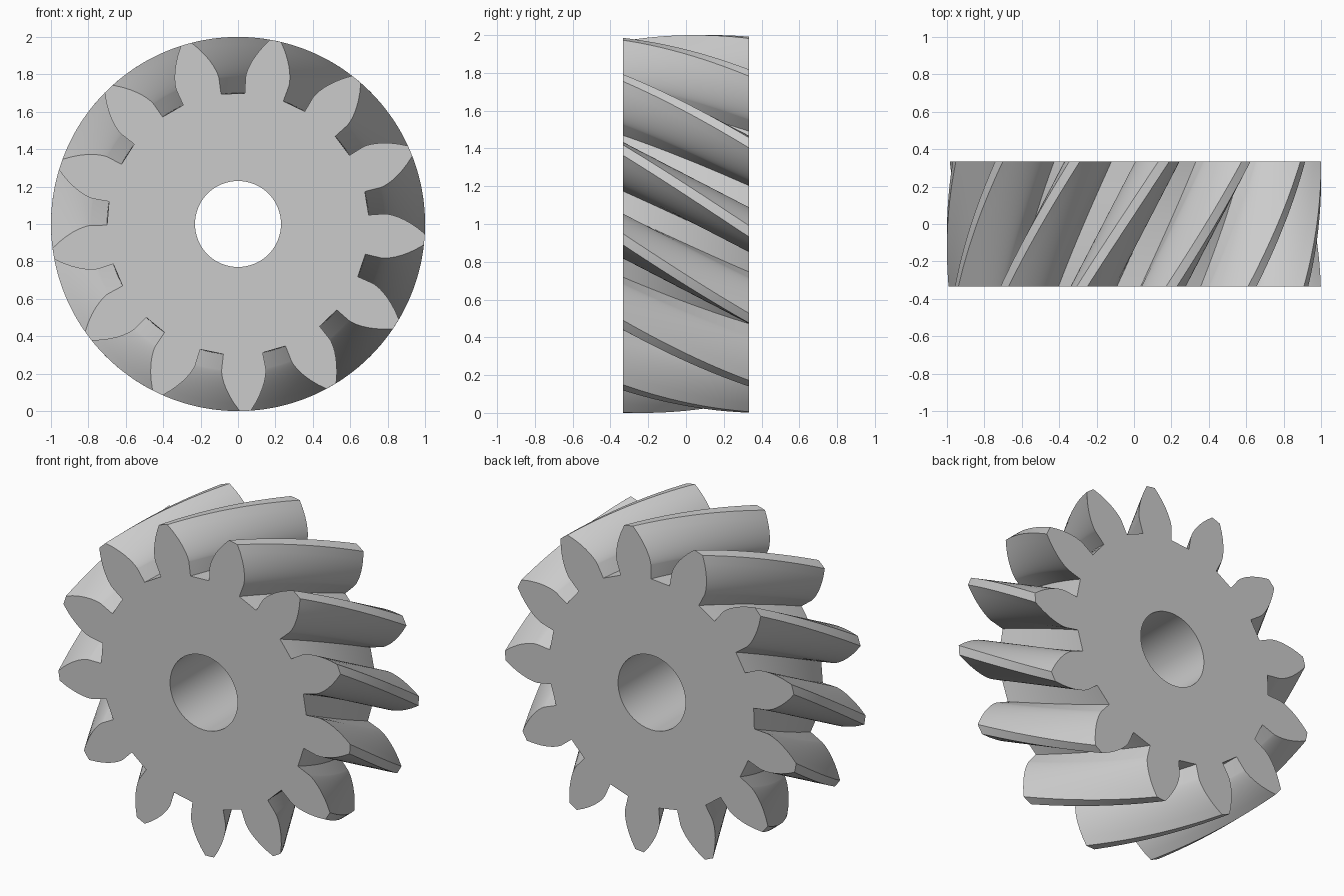
import bpy
import bmesh
from math import radians, pi, cos, sin, tan, acos, sqrt
from mathutils import Vector

cube = bpy.data.objects.get("Cube")
if cube:
    bpy.data.objects.remove(cube, do_unlink=True)

# Gear proportions
TEETH = 13
TIP_R, BASE_R, ROOT_R, BORE_R = 1.0, 0.785, 0.70, 0.23
HALF_WIDTH = 0.333
HALF_TOOTH = radians(8.64)
TWIST = radians(-25.2)
PHASE = radians(78.4)
LAYERS, FLANK_STEPS, BORE_STEPS = 20, 9, 64


def tooth_profile():
    """One tooth as (radius, angle) pairs, running with rising angle."""
    flank = [(ROOT_R, HALF_TOOTH)]
    for i in range(FLANK_STEPS + 1):
        # Even steps of involute roll, from the base circle to the tip
        roll = sqrt((TIP_R / BASE_R) ** 2 - 1) * i / FLANK_STEPS
        r = BASE_R * sqrt(1 + roll * roll)
        pressure = acos(BASE_R / r)
        flank.append((r, HALF_TOOTH - (tan(pressure) - pressure)))
    rising = [(r, -a) for r, a in flank]
    return rising + [(TIP_R, 0)] + flank[::-1]


def ring(bm, polar, y, turn):
    """Closed ring of vertices around the y axis."""
    return [bm.verts.new((r * cos(a + turn), y, 1 + r * sin(a + turn)))
            for r, a in polar]


def bridge(bm, a, b):
    n = len(a)
    return [bm.faces.new((a[i], a[(i + 1) % n], b[(i + 1) % n], b[i]))
            for i in range(n)]


def loop_edges(bm, loop):
    return [bm.edges.get((loop[i - 1], loop[i])) for i in range(len(loop))]


bm = bmesh.new()

# Helical toothed rim
outline = [(r, a + PHASE + k * 2 * pi / TEETH)
           for k in range(TEETH) for r, a in tooth_profile()]
layers = []
for j in range(LAYERS + 1):
    t = j / LAYERS
    layers.append(ring(bm, outline, HALF_WIDTH * (2 * t - 1), TWIST * t))
for lower, upper in zip(layers, layers[1:]):
    bridge(bm, lower, upper)

# Shaft bore
circle = [(BORE_R, 2 * pi * i / BORE_STEPS) for i in range(BORE_STEPS)]
bore = [ring(bm, circle, y, 0) for y in (-HALF_WIDTH, HALF_WIDTH)]
bridge(bm, bore[1], bore[0])

# Flat end faces between rim and bore
for rim, hole, side in ((layers[0], bore[0], -1), (layers[-1], bore[1], 1)):
    bmesh.ops.triangle_fill(bm, use_beauty=True, normal=Vector((0, side, 0)),
                            edges=loop_edges(bm, rim) + loop_edges(bm, hole))

bmesh.ops.recalc_face_normals(bm, faces=bm.faces[:])
mesh = bpy.data.meshes.new("helical_gear")
bm.to_mesh(mesh)
bm.free()

gear = bpy.data.objects.new("helical_gear", mesh)
bpy.context.collection.objects.link(gear)

# Plain grey metal
grey = bpy.data.materials.new("grey_metal")
grey.use_nodes = True
colour = (0.6, 0.6, 0.6, 1)
grey.diffuse_color = colour
grey.node_tree.nodes["Principled BSDF"].inputs["Base Color"].default_value = colour
mesh.materials.append(grey)

# Smooth flanks with crisp edges
bpy.ops.object.select_all(action="DESELECT")
gear.select_set(True)
bpy.context.view_layer.objects.active = gear
bpy.ops.object.shade_smooth_by_angle(angle=radians(30))
